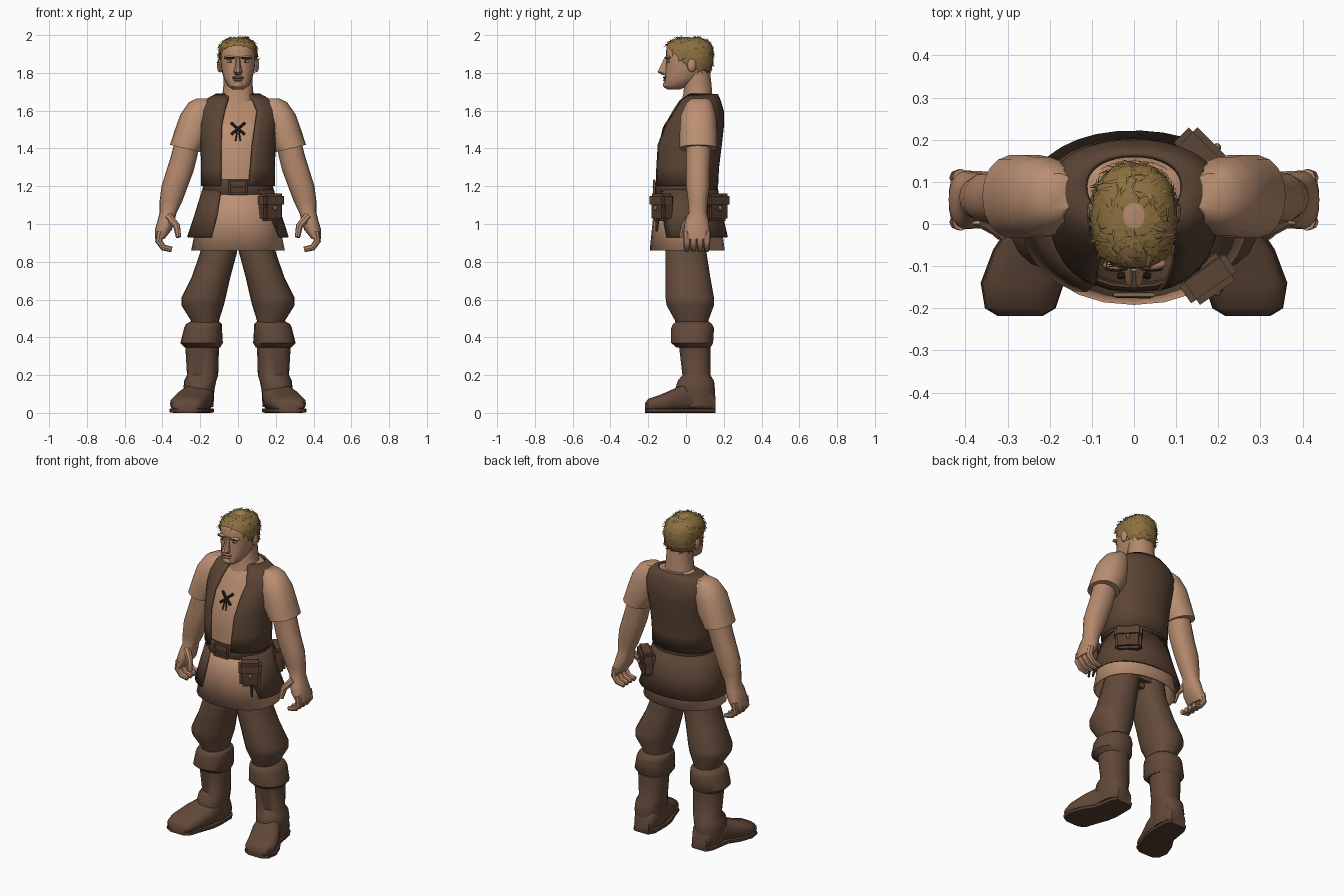
import bpy, bmesh, math, random
from mathutils import Vector, Matrix

random.seed(4)
cube = bpy.data.objects.get("Cube")
if cube:
    bpy.data.objects.remove(cube)


def material(name, r, g, b):
    mat = bpy.data.materials.new(name)
    mat.use_nodes = True
    mat.diffuse_color = (r, g, b, 1)
    mat.node_tree.nodes["Principled BSDF"].inputs["Base Color"].default_value = (r, g, b, 1)
    return mat


SKIN = material("skin", .46, .25, .15)
SHIRT = material("shirt_linen", .50, .28, .17)
VEST = material("vest_leather", .105, .058, .035)
TROUSERS = material("trouser_cloth", .125, .07, .043)
BOOTS = material("boot_leather", .12, .065, .04)
BELT = material("belt_leather", .09, .045, .028)
HAIR = material("hair_blond", .26, .16, .05)
DARK = material("dark_cord", .03, .018, .012)
BUCKLE = material("buckle_metal", .22, .15, .09)
EYE = material("eye_white", .5, .42, .36)


def finish(name, bm, *mats):
    """Turn a bmesh into a smooth-shaded object with sharp creases kept."""
    bmesh.ops.recalc_face_normals(bm, faces=bm.faces)
    mesh = bpy.data.meshes.new(name)
    bm.to_mesh(mesh)
    bm.free()
    for mat in mats:
        mesh.materials.append(mat)
    for poly in mesh.polygons:
        poly.use_smooth = True
    mesh.set_sharp_from_angle(angle=math.radians(42))
    obj = bpy.data.objects.new(name, mesh)
    bpy.context.collection.objects.link(obj)
    return obj


def loft(rings, n=18, p=2.2, side=1, along_y=False, cap=True, tilt=0):
    """Skin rounded rings given as (height, x0, x1, y0, y1[, right gap, left gap])."""
    bm = bmesh.new()
    loops = []
    for i, (h, x0, x1, y0, y1, *gap) in enumerate(rings):
        cx, cy, a, b = (x0 + x1) / 2, (y0 + y1) / 2, (x1 - x0) / 2, (y1 - y0) / 2
        start, end = 0, math.tau * (n - 1) / n
        if gap:
            start = -math.acos((gap[1] / a) ** (p / 2))
            end = math.pi + math.acos((gap[0] / a) ** (p / 2))
        loop = []
        for k in range(n):
            t = start + (end - start) * k / (n - 1)
            c, s = math.cos(t), math.sin(t)
            u = a * math.copysign(abs(c) ** (2 / p), c)
            v = cy + b * math.copysign(abs(s) ** (2 / p), s)
            lift = tilt * u * i / len(rings)
            co = (side * (cx + u), h, v) if along_y else (side * (cx + u), v, h + lift)
            loop.append(bm.verts.new(co))
        loops.append(loop)
    for low, high in zip(loops, loops[1:]):
        for k in range(n - 1 if gap else n):
            j = (k + 1) % n
            bm.faces.new((low[k], low[j], high[j], high[k]))
    if cap and not gap:
        bm.faces.new(loops[0])
        bm.faces.new(loops[-1])
    return bm


def even(rings, grow=0):
    """Expand symmetric (height, half width, y0, y1) rings, optionally inflated."""
    return [(z, -w - grow, w + grow, y0 - grow, y1 + grow) for z, w, y0, y1 in rings]


def thicken(obj, amount):
    mod = obj.modifiers.new("thickness", "SOLIDIFY")
    mod.thickness, mod.offset = amount, 0


def ball(name, mat, centre, radii):
    bm = bmesh.new()
    place = Matrix.Translation(centre) @ Matrix.Diagonal((*radii, 1))
    bmesh.ops.create_uvsphere(bm, u_segments=12, v_segments=8, radius=1, matrix=place)
    return finish(name, bm, mat)


def box(name, mat, centre, size, turn=0):
    bm = bmesh.new()
    spin = Matrix.Rotation(math.radians(turn), 4, "Z")
    bmesh.ops.create_cube(bm, matrix=Matrix.Translation(centre) @ spin @ Matrix.Diagonal((*size, 1)))
    bmesh.ops.bevel(bm, geom=bm.edges[:], offset=min(size) * .2, segments=2, affect="EDGES")
    return finish(name, bm, mat)


def tube(name, mat, points, radius, taper=1):
    """Round cord through points, narrowing to taper at its end."""
    curve = bpy.data.curves.new(name, "CURVE")
    curve.dimensions = "3D"
    curve.bevel_depth, curve.bevel_resolution, curve.use_fill_caps = radius, 2, True
    spline = curve.splines.new("POLY")
    spline.points.add(len(points) - 1)
    for i, (point, co) in enumerate(zip(spline.points, points)):
        point.co = (*co, 1)
        point.radius = 1 + (taper - 1) * i / (len(points) - 1)
    temp = bpy.data.objects.new(name, curve)
    bm = bmesh.new()
    bpy.context.collection.objects.link(temp)
    mesh = temp.to_mesh()
    bm.from_mesh(mesh)
    temp.to_mesh_clear()
    bpy.data.objects.remove(temp)
    return finish(name, bm, mat)


# Legs, boots, arms and hands
trouser = [(.98, .0, .17, -.1, .12), (.85, .005, .2, -.11, .11), (.72, .04, .245, -.11, .13),
           (.61, .065, .3, -.11, .15), (.57, .075, .3, -.105, .15), (.49, .1, .25, -.06, .12),
           (.44, .1, .25, -.05, .12)]
cuff = [(.485, .1, .25, -.05, .12), (.47, .085, .275, -.07, .14), (.45, .085, .285, -.08, .15),
        (.37, .08, .305, -.08, .145), (.345, .095, .28, -.05, .13)]
shaft = [(.37, .1, .28, -.04, .13), (.2, .105, .27, -.02, .13), (.17, .115, .285, -.045, .15),
         (.12, .125, .29, -.06, .155), (.03, .13, .28, -.05, .155)]
foot = [(.155, .15, .25, .005, .09), (.12, .13, .27, .005, .15), (0, .13, .29, .005, .16),
        (-.06, .14, .33, .005, .13), (-.14, .17, .36, .005, .095), (-.2, .19, .35, .005, .075),
        (-.218, .22, .32, .01, .05)]
sole = [(y, x0 - .004, x1 + .004, 0, .025) for y, x0, x1, *_ in foot]
sleeve = [(1.665, .14, .22, .03, .12), (1.64, .12, .26, 0, .14), (1.57, .13, .305, -.03, .16),
          (1.48, .15, .335, -.035, .165), (1.4, .2, .36, -.035, .165)]
arm = [(1.46, .2, .33, 0, .13), (1.36, .215, .355, 0, .13), (1.28, .235, .38, 0, .125),
       (1.2, .265, .405, 0, .125), (1.12, .295, .415, .01, .115), (1.06, .325, .415, .015, .11),
       (1.02, .335, .425, -.005, .12), (.97, .35, .44, -.012, .125), (.92, .39, .44, -.01, .125)]
for s, label in ((1, "left_"), (-1, "right_")):
    finish(label + "trouser_leg", loft(trouser, side=s), TROUSERS)
    finish(label + "boot_cuff", loft(cuff, side=s), BOOTS)
    finish(label + "boot_shaft", loft(shaft, side=s), BOOTS)
    finish(label + "boot_foot", loft(foot, p=2.6, side=s, along_y=True), BOOTS)
    finish(label + "boot_sole", loft(sole, p=6, side=s, along_y=True), BELT)
    finish(label + "sleeve", loft(sleeve, side=s, tilt=.3), SHIRT)
    finish(label + "arm", loft(arm, side=s), SKIN)
    for k in range(4):
        y = .005 + .035 * k
        path = [(.41 * s, y, .96), (.42 * s, y, .91), (.395 * s, y, .875), (.35 * s, y, .865)]
        tube(f"{label}finger_{k + 1}", SKIN, path, .021, .7)
    thumb = [(.37 * s, .02, 1.04), (.325 * s, -.01, .99), (.315 * s, -.025, .93)]
    tube(label + "thumb", SKIN, thumb, .024, .6)

# Shirt with an open neck
torso = [(1.2, .175, -.145, .15), (1.3, .175, -.145, .155), (1.42, .18, -.14, .17),
         (1.53, .19, -.1, .183), (1.6, .19, -.055, .18), (1.65, .165, -.02, .165),
         (1.685, .1, .025, .15)]
bm = loft(even(torso), n=24)
for face in bm.faces:
    c = face.calc_center_median()
    face.material_index = int(c.z > 1.54 and c.y < .04 and abs(c.x) < .08)
finish("shirt_torso", bm, SHIRT, SKIN)
hem = [(1.2, .17, -.145, .15), (1.05, .205, -.168, .175), (.86, .243, -.187, .2)]
thicken(finish("shirt_skirt", loft(even(hem), n=24, cap=False), SHIRT), .01)
box("pelvis", TROUSERS, (0, .01, .95), (.3, .18, .16))

# Vest and its lower back flap, both open at the front
gaps = [(.09, .055), (.09, .065), (.09, .075), (.085, .09), (.07, .1), (.055, .08), (.045, .055)]
vest = [ring + gap for ring, gap in zip(even(torso, .014), gaps)]
thicken(finish("vest", loft(vest, n=32), VEST), .012)
flap = even([(1.18, .185, -.155, .165), (1.05, .225, -.175, .19), (.93, .265, -.18, .217)])
flap = [ring + gap for ring, gap in zip(flap, [(.09, .11), (.11, .17), (.14, .22)])]
thicken(finish("vest_back_flap", loft(flap, n=28), VEST), .01)

# Belt, buckle and pouches
waist = [(1.155, .182, -.158, .165), (1.165, .188, -.163, .17), (1.225, .185, -.16, .166), (1.235, .178, -.152, .16)]
finish("belt", loft(even(waist), n=24), BELT)
frame = [(x * .045, -.168, 1.195 + z * .036) for x, z in ((-1, 0), (-1, 1), (1, 1), (1, -1), (-1, -1), (-1, 0))]
tube("buckle_frame", BUCKLE, frame, .006)
tube("buckle_pin", BUCKLE, [(-.045, -.17, 1.195), (.04, -.172, 1.195)], .005)
for name, x, y, turn, width in (("hip", .172, -.125, 35, .12), ("back", .165, .15, 135, .15)):
    out = Vector((math.sin(math.radians(turn)), -math.cos(math.radians(turn)), 0))
    spot = Vector((x, y, 1.085))
    box(name + "_pouch", BELT, spot, (width, .075, .14), turn)
    box(name + "_pouch_flap", VEST, spot + out * .006 + Vector((0, 0, .04)), (width + .012, .08, .075), turn)
    ball(name + "_pouch_clasp", BUCKLE, spot + out * .045, (.01, .01, .014))
tube("pouch_strap_end", BELT, [(.2, -.15, 1.03), (.205, -.155, .96)], .01, .6)

# Crossed chest lacing
for s in (1, -1):
    tube("lace_cross", DARK, [(.036 * s, -.1, 1.535), (0, -.116, 1.505), (-.036 * s, -.124, 1.475)], .008)
    tube("lace_end", DARK, [(.004 * s, -.118, 1.5), (.012 * s, -.137, 1.44)], .004)

# Head, neck and face
neck = [(1.63, .1, -.03, .15), (1.69, .082, -.015, .14), (1.75, .076, -.01, .135), (1.83, .076, 0, .125)]
finish("neck", loft(even(neck)), SKIN)
head = [(1.713, .03, -.1, -.03), (1.73, .055, -.115, .01), (1.77, .075, -.112, .08),
        (1.82, .088, -.108, .125), (1.87, .092, -.105, .135), (1.92, .092, -.107, .135),
        (1.955, .08, -.088, .122), (1.977, .055, -.055, .09), (1.988, .025, -.01, .05)]
finish("head", loft(even(head), n=24, p=2.3), SKIN)
nose = [(1.788, .017, -.125, -.08), (1.805, .023, -.153, -.08), (1.84, .014, -.134, -.08), (1.888, .011, -.112, -.08)]
finish("nose", loft(even(nose), n=10), SKIN)
ball("chin", SKIN, (0, -.1, 1.737), (.03, .022, .02))
ball("upper_lip", SKIN, (0, -.108, 1.777), (.03, .014, .007))
ball("lower_lip", SKIN, (0, -.108, 1.762), (.026, .014, .006))
ball("mouth_line", DARK, (0, -.11, 1.769), (.03, .009, .002))
for s, label in ((1, "left_"), (-1, "right_")):
    ball(label + "eye", EYE, (.04 * s, -.091, 1.86), (.018, .01, .007))
    ball(label + "pupil", DARK, (.04 * s, -.099, 1.86), (.006, .004, .006))
    ball(label + "brow_ridge", SKIN, (.04 * s, -.094, 1.881), (.036, .016, .01))
    ball(label + "eyebrow", DARK, (.042 * s, -.107, 1.88), (.028, .006, .004))
    ball(label + "ear", SKIN, (.098 * s, .03, 1.84), (.014, .024, .036))

# Cropped hair: a cap cut along the hairline, with loose locks on it
bm = loft(even(head, .011), n=24, p=2.3)
for low, normal in (((0, 0, 1.84), (0, 1, 1)), ((0, 0, 1.84), (0, .3, 1))):
    bmesh.ops.bisect_plane(bm, geom=bm.verts[:] + bm.edges[:] + bm.faces[:], plane_co=low,
                           plane_no=normal, clear_inner=True)
bmesh.ops.recalc_face_normals(bm, faces=bm.faces)
roots = [(f.calc_center_median(), f.normal.copy()) for f in bm.faces]
for _ in range(220):
    centre, up = random.choice(roots)
    flow = Vector((random.uniform(-1, 1), random.uniform(-1, 1), random.uniform(-1, .3)))
    flow = (flow - up * flow.dot(up)).normalized()
    across = flow.cross(up) * .006
    root = centre + up * .002 - flow * .015
    tip = centre + flow * .035 + up * random.uniform(.003, .012)
    tip.z = min(tip.z, 2)
    bm.faces.new([bm.verts.new(co) for co in (root - across, root + across, tip)])
finish("hair", bm, HAIR)
